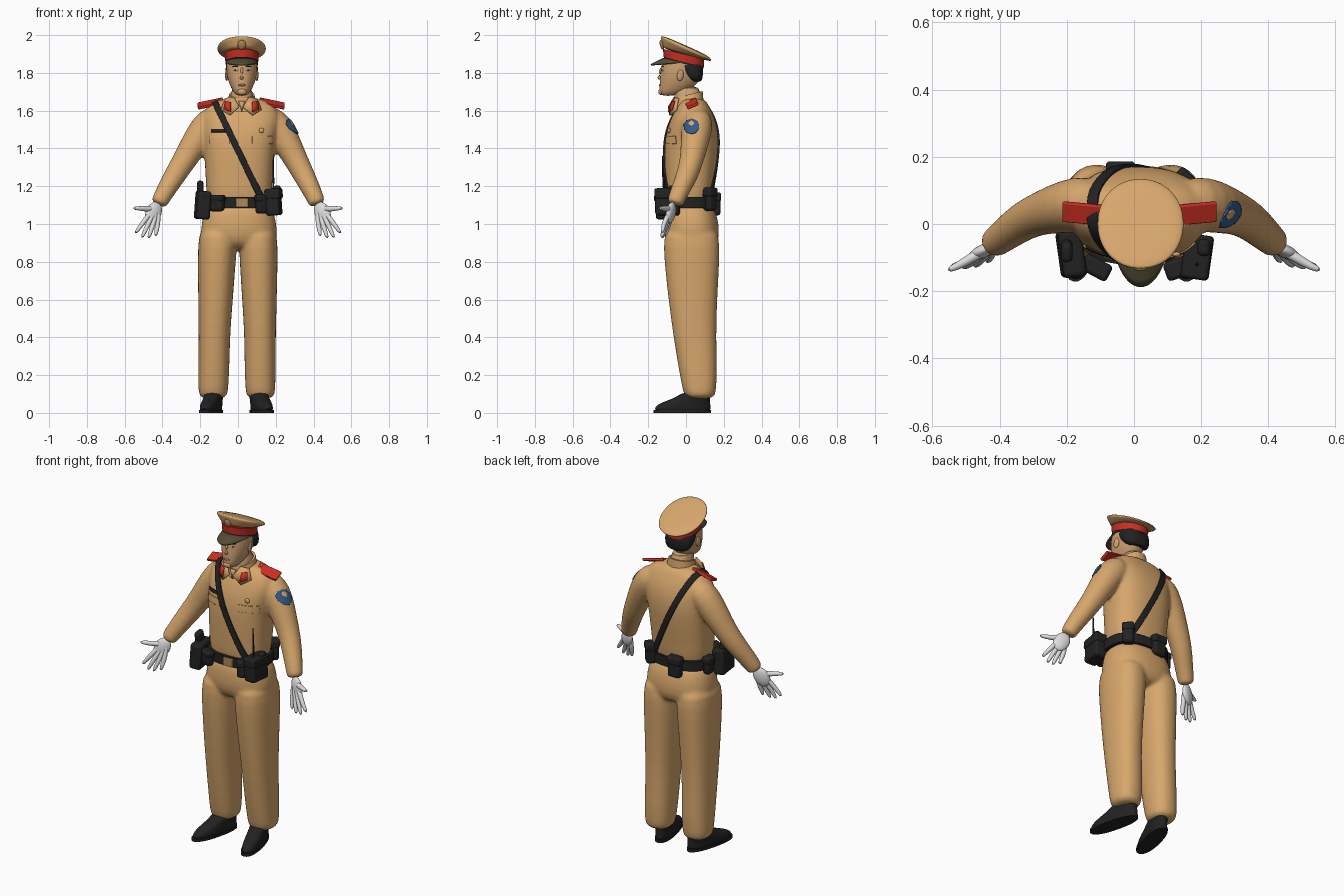
import bpy, bmesh
from math import cos, sin, pi, radians, copysign
from mathutils import Vector, Matrix

cube = bpy.data.objects.get("Cube")
if cube:
    bpy.data.objects.remove(cube, do_unlink=True)

def material(name, r, g, b):
    m = bpy.data.materials.new(name)
    m.use_nodes = True
    m.diffuse_color = (r, g, b, 1)
    m.node_tree.nodes["Principled BSDF"].inputs["Base Color"].default_value = (r, g, b, 1)
    return m

TAN = material("tan cloth", .68, .385, .15)
SKIN = material("skin", .62, .36, .17)
RED = material("red cloth", .6, .028, .016)
BLACK = material("black leather", .016, .016, .017)
WHITE = material("white glove", .72, .72, .72)
BLUE = material("blue badge", .03, .11, .27)
OLIVE = material("dark olive visor", .085, .072, .036)
BRASS = material("dull brass", .42, .25, .1)
LIP = material("lip", .42, .2, .1)

def finish(name, bm, mat, subsurf=0, bevel=0, thick=0):
    bmesh.ops.recalc_face_normals(bm, faces=bm.faces)
    mesh = bpy.data.meshes.new(name)
    bm.to_mesh(mesh)
    bm.free()
    mesh.materials.append(mat)
    mesh.shade_smooth()
    mesh.set_sharp_from_angle(angle=radians(50))
    ob = bpy.data.objects.new(name, mesh)
    bpy.context.collection.objects.link(ob)
    if thick:
        ob.modifiers.new("thickness", 'SOLIDIFY').thickness = thick
    if bevel:
        mod = ob.modifiers.new("bevel", 'BEVEL')
        mod.width, mod.segments = bevel, 3
    if subsurf:
        mod = ob.modifiers.new("smooth", 'SUBSURF')
        mod.levels = mod.render_levels = subsurf
    return ob

def skin_rings(name, rings, mat, subsurf):
    bm = bmesh.new()
    loops = [[bm.verts.new(p) for p in ring] for ring in rings]
    for a, b in zip(loops, loops[1:]):
        for i in range(len(a)):
            bm.faces.new((a[i - 1], a[i], b[i], b[i - 1]))
    bm.faces.new(loops[0])
    bm.faces.new(loops[-1])
    return finish(name, bm, mat, subsurf)

def loft(name, rows, mat, power=2.3, subsurf=1, sides=32):
    """Rows are x0, x1, y0, y1, z and an optional tilt along y."""
    rings = []
    for x0, x1, y0, y1, z, *tilt in rows:
        t, ring = (tilt[0] if tilt else 0), []
        for i in range(sides):
            c, s = cos(2 * pi * i / sides), sin(2 * pi * i / sides)
            dx = (x1 - x0) / 2 * copysign(abs(c) ** (2 / power), c)
            dy = (y1 - y0) / 2 * copysign(abs(s) ** (2 / power), s)
            ring.append(((x0 + x1) / 2 + dx, (y0 + y1) / 2 + dy, z + t * dy))
        rings.append(ring)
    return skin_rings(name, rings, mat, subsurf)

def tube(name, path, mat, sides=12):
    """Path points are x, y, z, radius."""
    pts, rings = [Vector(p[:3]) for p in path], []
    for i, p in enumerate(pts):
        q = (pts[min(i + 1, len(pts) - 1)] - pts[max(i - 1, 0)]).to_track_quat('Z', 'Y')
        rings.append([p + q @ Vector((cos(2 * pi * k / sides), sin(2 * pi * k / sides), 0)) * path[i][3]
                      for k in range(sides)])
    return skin_rings(name, rings, mat, 1)

def place(loc, size, rot):
    turn = Matrix.Translation(loc)
    for axis, angle in zip("XYZ", rot):
        turn = turn @ Matrix.Rotation(radians(angle), 4, axis)
    return turn @ Matrix.Diagonal((*size, 1))

def ball(name, loc, size, mat, rot=(0, 0, 0)):
    bm = bmesh.new()
    bmesh.ops.create_uvsphere(bm, u_segments=20, v_segments=12, radius=1, matrix=place(loc, size, rot))
    return finish(name, bm, mat)

def box(name, loc, size, mat, rot=(0, 0, 0), bevel=.015):
    bm = bmesh.new()
    bmesh.ops.create_cube(bm, size=1, matrix=place(loc, size, rot))
    return finish(name, bm, mat, bevel=bevel)

def plate(name, pts, mat, thick):
    bm = bmesh.new()
    bm.faces.new([bm.verts.new(p) for p in pts])
    return finish(name, bm, mat, thick=thick)

def merge(name, parts, mat):
    """Blend overlapping parts into one continuous garment."""
    bm, graph = bmesh.new(), bpy.context.evaluated_depsgraph_get()
    for ob in parts:
        bm.from_mesh(ob.evaluated_get(graph).to_mesh())
    for ob in parts:
        bpy.data.objects.remove(ob, do_unlink=True)
    ob = finish(name, bm, mat)
    mod = ob.modifiers.new("join", 'REMESH')
    mod.mode, mod.voxel_size, mod.use_smooth_shade = 'VOXEL', .009, True
    mod = ob.modifiers.new("soften", 'SMOOTH')
    mod.factor, mod.iterations = .5, 10
    return ob

def patch(name, planes, lift, mat):
    """Piece of the shirt kept behind every plane, raised along its normals."""
    bm = bmesh.new()
    bm.from_object(shirt, bpy.context.evaluated_depsgraph_get())
    for co, no in planes:
        bmesh.ops.bisect_plane(bm, geom=bm.verts[:] + bm.edges[:] + bm.faces[:],
                               plane_co=co, plane_no=no, clear_outer=True)
    bm.normal_update()
    for v, n in [(v, v.normal.copy()) for v in bm.verts]:
        v.co += n * lift
    return finish(name, bm, mat, thick=lift)

def front_patch(name, x0, x1, z0, z1, lift, mat):
    patch(name, [((x0, 0, 0), (-1, 0, 0)), ((x1, 0, 0), (1, 0, 0)), ((0, 0, z0), (0, 0, -1)),
                 ((0, 0, z1), (0, 0, 1)), ((0, 0, 0), (0, 1, 0))], lift, mat)

# Trunk profiles
clothes = [loft("shirt_body", [
    (-.165, .175, -.11, .14, 1.08), (-.168, .18, -.11, .145, 1.18), (-.175, .188, -.115, .16, 1.3),
    (-.18, .195, -.115, .172, 1.4), (-.187, .212, -.107, .172, 1.48), (-.19, .225, -.085, .158, 1.55),
    (-.18, .214, -.06, .136, 1.6), (-.148, .183, -.035, .115, 1.637), (-.07, .11, -.02, .095, 1.668)], TAN, 2.5)]
trousers = [loft("hips", [
    (-.165, .175, -.105, .14, 1.12), (-.185, .195, -.115, .165, 1.04), (-.2, .21, -.122, .178, .97),
    (-.19, .2, -.108, .172, .9), (-.13, .14, -.06, .13, .86)], TAN, 2.4)]

# Legs, splayed shoes, sleeves, gloves and shoulder boards
LEG = [(.008, .203, -.115, .17, 1), (.005, .211, -.12, .18, .88), (.012, .209, -.11, .174, .75),
       (.025, .204, -.087, .163, .55), (.034, .2, -.066, .16, .4), (.035, .199, -.037, .165, .22),
       (.04, .198, -.017, .16, .12), (.045, .192, -.005, .152, .07)]
SHOE = [(-.165, .13, .005), (-.172, .135, .022), (-.158, .132, .044), (-.1, .13, .066), (-.05, .13, .084), (-.02, .13, .11)]
ARM = [(.11, .062, 1.575, .06), (.165, .062, 1.545, .083), (.217, .053, 1.475, .082), (.283, .035, 1.36, .066),
       (.335, .012, 1.27, .06), (.385, -.03, 1.18, .051), (.413, -.053, 1.125, .046), (.423, -.06, 1.1, .044)]
TIPS = [(.545, -.128, .95), (.51, -.13, .925), (.475, -.125, .922), (.437, -.11, .935)]
for side, s in (("left", 1), ("right", -1)):
    trousers.append(loft(side + "_leg", [(*(s * x - (s < 0) * .014 * (1 - z) for x in (a, b)), y0, y1, z)
                                         for a, b, y0, y1, z in LEG], TAN))
    upper = loft(side + "_shoe", [(-.046, .046, *r) for r in SHOE], BLACK, 2.3)
    sole = loft(side + "_shoe_sole", [(-.05, .05, -.176, .137, z) for z in (0, .016)], BLACK, 2.3, 0)
    for ob in (upper, sole):
        ob.matrix_world = Matrix.Translation((s * .121 - (s < 0) * .018, 0, 0)) @ Matrix.Rotation(s * .24, 4, 'Z')
    clothes.append(tube(side + "_sleeve", [(s * x + .02 * min(1, (z - 1.1) / .4), y, z, r) for x, y, z, r in ARM], TAN, 20))
    ball(side + "_glove_palm", (s * .447, -.08, 1.06), (.044, .02, .06), WHITE, (-15, s * -25, s * -25))
    for i, (x, y, z) in enumerate(TIPS):
        k = Vector((.487 - .021 * i, -.105 + .006 * i, 1.028 - .008 * i))
        tube(f"{side}_glove_finger_{i + 1}", [
            (s * (.445 - .008 * i), -.075, 1.085, .012), (s * k.x, k.y, k.z, .0145),
            (s * (k.x + x) / 2, (k.y + y) / 2 - .004, (k.z + z) / 2, .012), (s * x, y, z, .009)], WHITE)
    tube(side + "_glove_thumb", [(s * .44, -.075, 1.08, .017), (s * .49, -.105, 1.08, .015),
                                 (s * .525, -.125, 1.083, .012), (s * .555, -.138, 1.084, .008)], WHITE)
    box(side + "_shoulder_board", (.0165 + s * .163, .031, 1.638), (.135, .063, .016), RED, (24, s * 13, 0), .004)
    ball(side + "_shoulder_button", (.0165 + s * .115, .035, 1.66), (.007, .007, .006), BRASS)
shirt = merge("shirt", clothes, TAN)
merge("trousers", trousers, TAN)

# Round sleeve badge
for name, radius, z, lift, mat in (("badge", .038, 1.515, .005, BLUE), ("badge_centre", .014, 1.53, .007, TAN)):
    rim = [Vector((0, cos(k * pi / 5), sin(k * pi / 5))) for k in range(10)]
    patch("sleeve_" + name, [(Vector((0, .03, z)) + n * radius, n) for n in rim] + [((.245, 0, 0), (-1, 0, 0))], lift, mat)

# Shirt details
front_patch("right_pocket_flap", -.15, -.045, 1.425, 1.465, .004, TAN)
front_patch("left_pocket_flap", .075, .18, 1.425, 1.465, .004, TAN)
front_patch("name_plate", -.14, -.06, 1.485, 1.502, .006, BLACK)
ball("chest_badge", (.125, -.09, 1.495), (.014, .008, .014), TAN)

# Diagonal strap across chest and back
across, mid = Vector((.9, 0, .433)), Vector((.005, 0, 1.38))
patch("cross_strap", [(mid + across * .016, across), (mid - across * .016, -across),
                      ((0, 0, 1.12), (0, 0, -1))], .009, BLACK)

# Belt and its equipment
loft("belt", [(-.18, .19, -.122, .154, z) for z in (1.085, 1.142)], BLACK, 2.5, 0)
box("belt_buckle", (.022, -.124, 1.113), (.065, .014, .05), BRASS, bevel=.004)
GEAR = {
    "holster": ((-.187, -.088, 1.1), (.07, .14, .15), (0, 4, 8)),
    "holster_grip": ((-.2, -.08, 1.19), (.034, .06, .075), (12, 0, 0)),
    "right_front_pouch": ((-.112, -.13, 1.11), (.08, .045, .085), (0, 0, -28)),
    "left_front_pouch": ((.13, -.132, 1.105), (.07, .05, .1), (0, 0, 20)),
    "left_hip_pouch": ((.188, -.098, 1.115), (.075, .125, .14), (0, -4, -8)),
    "radio": ((.208, -.07, 1.15), (.038, .05, .11), (0, 0, 0)),
    "back_pouch": ((-.04, .16, 1.105), (.08, .045, .12), (0, 0, 0)),
    "left_back_pouch": ((.145, .125, 1.13), (.06, .06, .12), (0, 0, -45)),
    "right_hip_pouch": ((-.182, .045, 1.11), (.045, .06, .1), (0, 0, 0)),
}
for name, (loc, size, rot) in GEAR.items():
    box(name, loc, size, BLACK, rot)
    if "pouch" in name:
        box(name + "_flap", Vector(loc) + Vector((0, 0, size[2] * .32)),
            (size[0] + .008, size[1] + .008, size[2] * .4), BLACK, rot, .012)
tube("radio_aerial", [(.187, -.118, 1.17, .007), (.187, -.122, 1.28, .005), (.187, -.125, 1.375, .003)], BLACK, 8)

# Neck, collar and red collar tabs
loft("neck", [(-.045, .085, -.05, .085, 1.58), (-.04, .08, -.06, .08, 1.65), (-.038, .078, -.07, .078, 1.74)], SKIN)
loft("collar_band", [(-.064, .104, -.074, .094, 1.615, .25), (-.047, .087, -.062, .088, 1.685, .25)], TAN, 2.2, 0)
plate("open_neck", [(.002, -.078, 1.652), (.038, -.078, 1.652), (.02, -.086, 1.595)], SKIN, .006)
WING = [(.01, 1.62), (.04, 1.672), (.085, 1.665), (.108, 1.605), (.06, 1.575)]
TAB = [(.055, 1.592), (.056, 1.645), (.086, 1.65), (.093, 1.606)]
for side, s in (("left", 1), ("right", -1)):
    for part, outline, lift, mat in (("wing", WING, 0, TAN), ("tab", TAB, .0115, RED)):
        plate(f"{side}_collar_{part}", [(.018 + s * x, -.09 + .47 * (x - .015) + .35 * (z - 1.62) - lift, z)
                                        for x, z in outline], mat, .005)

# Head and face
loft("head", [
    (-.006, .046, -.134, -.06, 1.678), (-.026, .066, -.143, .01, 1.7), (-.046, .086, -.139, .06, 1.74),
    (-.058, .098, -.137, .08, 1.78), (-.062, .102, -.132, .085, 1.82), (-.062, .102, -.125, .085, 1.87),
    (-.05, .09, -.1, .07, 1.91)], SKIN, 2.15)
loft("hair", [(-.035, .075, .03, .08, 1.75), (-.061, .101, -.005, .089, 1.775),
              (-.067, .107, -.045, .092, 1.815), (-.067, .107, -.075, .091, 1.865)], BLACK)
tube("nose", [(.02, -.128, 1.83, .007), (.02, -.139, 1.8, .01), (.02, -.145, 1.778, .012), (.02, -.136, 1.766, .01)], SKIN)
ball("mouth", (.02, -.138, 1.735), (.02, .006, .006), LIP)
ball("chin", (.02, -.132, 1.7), (.024, .014, .018), SKIN)
for side, s in (("left", 1), ("right", -1)):
    ball(side + "_eye", (.02 + s * .034, -.125, 1.813), (.012, .004, .004), WHITE, (0, 0, s * 20))
    ball(side + "_iris", (.02 + s * .034, -.128, 1.813), (.005, .003, .004), BLACK)
    ball(side + "_eyebrow", (.02 + s * .035, -.125, 1.833), (.017, .004, .003), BLACK, (0, 0, s * 20))
    ball(side + "_ear", (.02 + s * .08, -.03, 1.787), (.008, .018, .03), SKIN, (-10, 0, s * 12))

# Peaked cap
loft("cap_lower_band", [(-.066, .106, -.116, .092, z, -.25) for z in (1.848, 1.86)], BLACK, 2.1, 0)
loft("cap_band", [(-.067, .107, -.118, .094, 1.858, -.25), (-.07, .11, -.122, .097, 1.9, -.25)], RED, 2.1, 0)
loft("cap_crown", [
    (-.068, .108, -.121, .096, 1.897, -.25), (-.085, .125, -.125, .112, 1.908, -.36),
    (-.112, .151, -.135, .138, 1.924, -.46), (-.108, .147, -.132, .133, 1.936, -.46),
    (-.075, .115, -.1, .1, 1.945, -.44)], TAN, 2.1, 2)
ball("cap_emblem", (.02, -.128, 1.948), (.022, .01, .026), BRASS, (15, 0, 0))
bm, arcs = bmesh.new(), []
for k in range(25):
    c, s = cos(pi + pi * k / 24), sin(pi + pi * k / 24)
    arcs.append([bm.verts.new((.02 + .086 * c, (.104 + .072 * t) * s - .012, 1.855 + (.035 * t - .026) * s))
                 for t in (0, .35, .7, 1)])
for p, q in zip(arcs, arcs[1:]):
    for i in range(3):
        bm.faces.new((p[i], p[i + 1], q[i + 1], q[i]))
bmesh.ops.remove_doubles(bm, verts=bm.verts, dist=.0001)
finish("cap_visor", bm, OLIVE, thick=.008)
